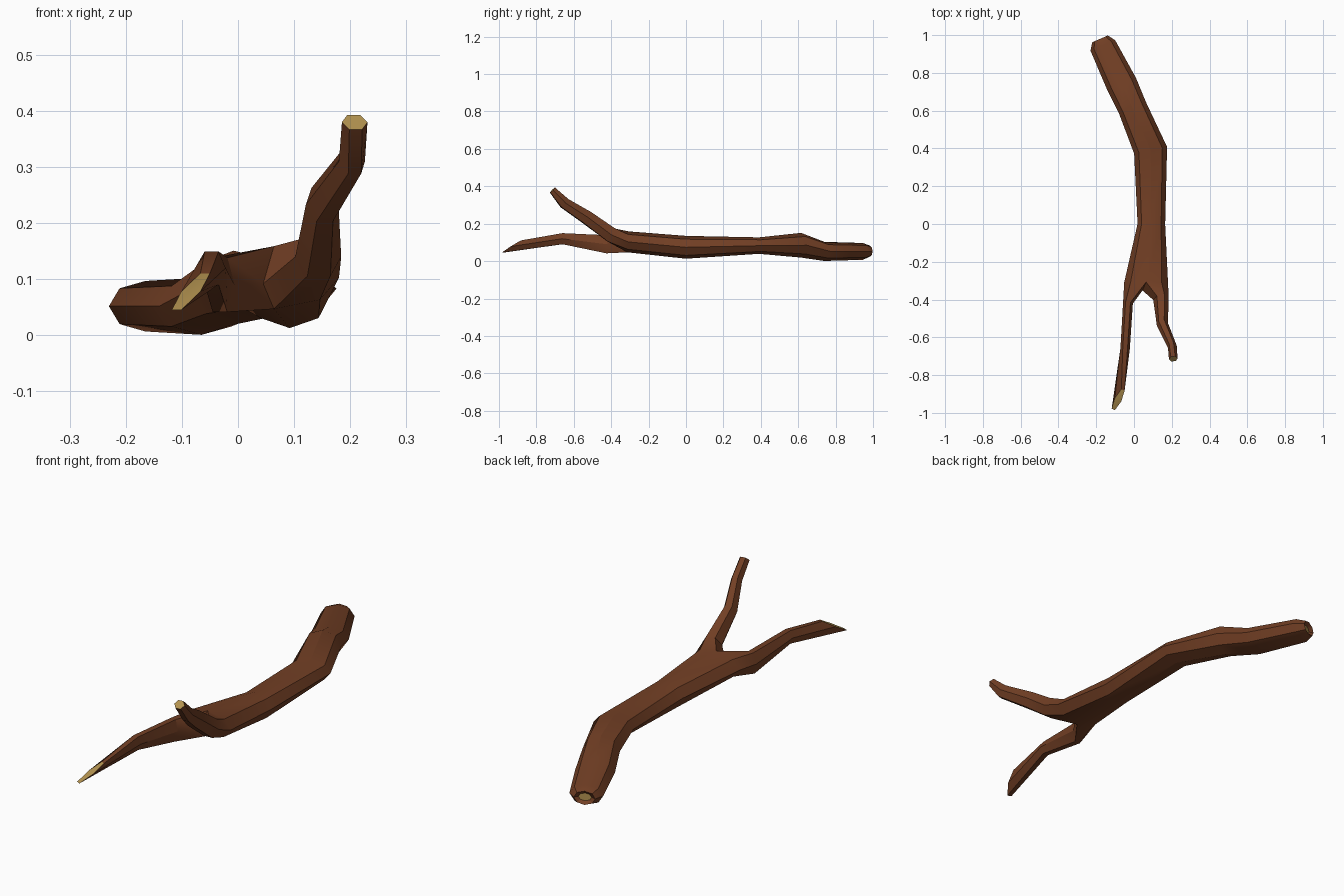
import bpy, bmesh, math
from mathutils import Vector

if "Cube" in bpy.data.objects:
    bpy.data.objects.remove(bpy.data.objects["Cube"])


def material(name, color):
    m = bpy.data.materials.new(name)
    m.diffuse_color = (*color, 1)
    m.use_nodes = True
    m.node_tree.nodes["Principled BSDF"].inputs["Base Color"].default_value = m.diffuse_color
    return m


bm = bmesh.new()


def ring(center, width, height, direction, sides, start):
    """Oval ring across the given growth direction."""
    t = Vector(direction).normalized()
    side = Vector((0, 0, 1)).cross(t).normalized()
    up = t.cross(side)
    verts = []
    for i in range(sides):
        a = math.radians(start + 360 * i / sides)
        verts.append(bm.verts.new(Vector(center) + side * math.cos(a) * width / 2
                                  + up * math.sin(a) * height / 2))
    return verts


def skin(a, b):
    for i in range(len(a)):
        j = (i + 1) % len(a)
        bm.faces.new((a[i], a[j], b[j], b[i]))


def grow(loop, rings, start):
    """Continue a six-sided branch and close it with a pale cut face."""
    for r in rings:
        new = ring(*r, 6, start)
        skin(loop, new)
        loop = new
    bm.faces.new(loop).material_index = 1


# Trunk, from the sawn end to the fork
back = (0.40, -0.92, 0)
trunk = [
    ((-0.174, 0.968, 0.052), 0.055, 0.035, back),
    ((-0.180, 0.980, 0.053), 0.090, 0.062, back),
    ((-0.165, 0.945, 0.052), 0.142, 0.090, back),
    ((-0.065, 0.740, 0.052), 0.165, 0.102, back),
    ((-0.008, 0.615, 0.085), 0.155, 0.132, back),
    ((0.088, 0.390, 0.083), 0.178, 0.088, (0.2, -0.98, 0)),
    ((0.092, 0.000, 0.074), 0.146, 0.122, (-0.02, -1, 0)),
    ((0.064, -0.310, 0.103), 0.232, 0.112, (0, -1, 0.05)),
]
rings = [ring(*r, 8, 90) for r in trunk]
for a, b in zip(rings, rings[1:]):
    skin(a, b)
bm.faces.new(rings[0]).material_index = 1

# Fork: both branches share a crotch point
f = rings[-1]
crotch = bm.verts.new((0.045, -0.352, 0.092))
left_loop = f[:5] + [crotch]
right_loop = [f[0], crotch] + f[4:]

# Long branch with a slanted cut
grow(left_loop, [
    ((-0.032, -0.420, 0.090), 0.052, 0.112, (-0.05, -1, 0.1)),
    ((-0.047, -0.660, 0.120), 0.050, 0.068, (-0.08, -1, 0)),
    ((-0.084, -0.930, 0.078), 0.038, 0.152, (-0.23, -0.46, 0.9)),
], 60)

# Short rising branch
grow(right_loop, [
    ((0.143, -0.400, 0.140), 0.082, 0.092, (0.05, -0.85, 0.5)),
    ((0.150, -0.530, 0.233), 0.060, 0.082, (0.2, -0.8, 0.55)),
    ((0.203, -0.650, 0.310), 0.048, 0.066, (0.2, -0.72, 0.65)),
    ((0.208, -0.714, 0.380), 0.046, 0.042, (0.1, -0.7, 0.7)),
], 120)

bmesh.ops.recalc_face_normals(bm, faces=bm.faces)
mesh = bpy.data.meshes.new("forked_branch")
bm.to_mesh(mesh)
bm.free()
mesh.materials.append(material("bark", (0.17, 0.05, 0.018)))
mesh.materials.append(material("cut_wood", (0.45, 0.29, 0.08)))
obj = bpy.data.objects.new("forked_branch", mesh)
bpy.context.collection.objects.link(obj)
bpy.context.view_layer.objects.active = obj
obj.select_set(True)
bpy.ops.object.shade_smooth_by_angle(angle=math.radians(30))
